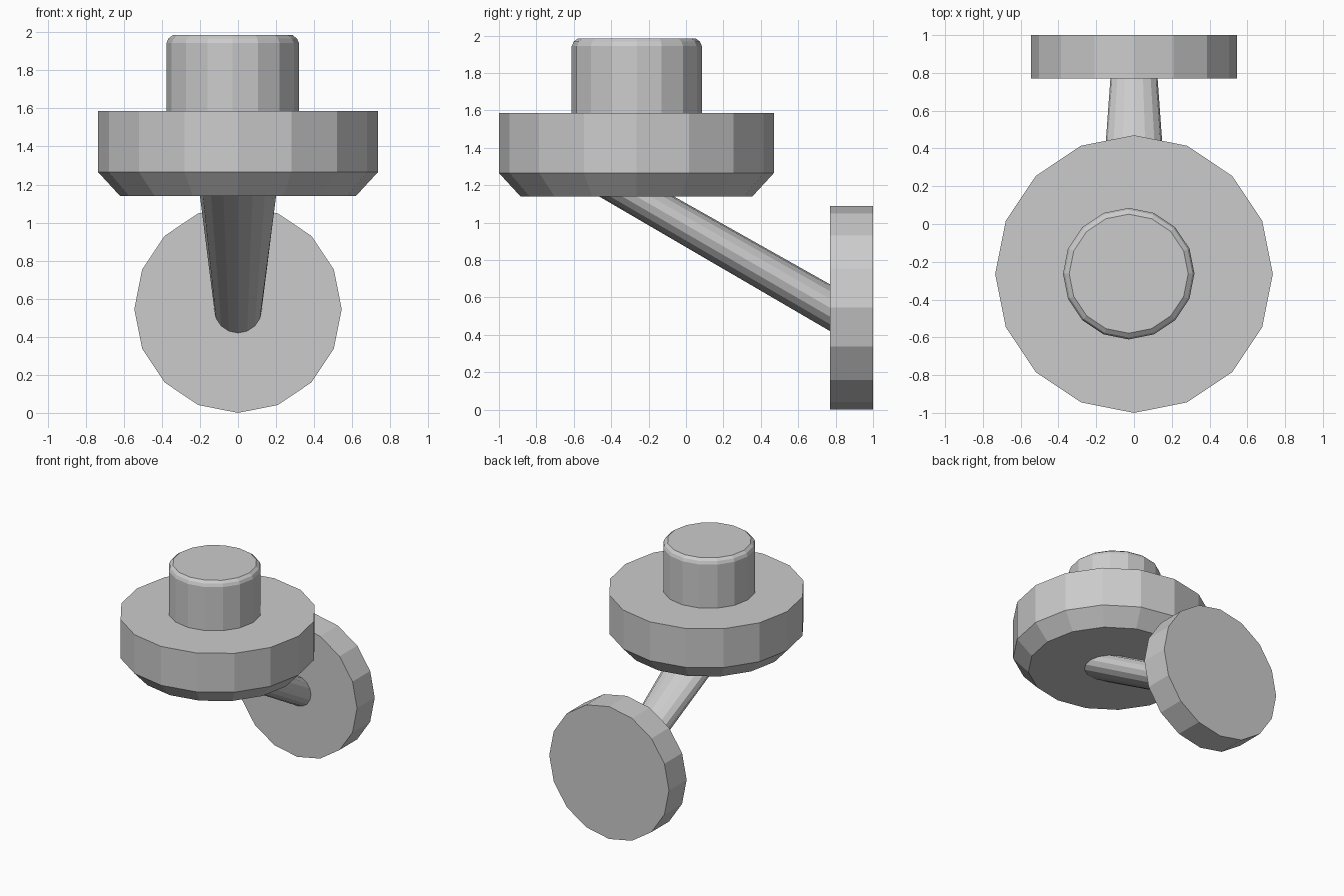
import bpy
import bmesh
from math import cos, sin, pi

if "Cube" in bpy.data.objects:
    bpy.data.objects.remove(bpy.data.objects["Cube"])

SIDES = 16


def circle(center, radius, upright=False):
    """Ring of points, lying flat or standing upright facing y."""
    cx, cy, cz = center
    pts = []
    for i in range(SIDES):
        a = 2 * pi * i / SIDES
        u, v = radius * cos(a), radius * sin(a)
        pts.append((cx + u, cy, cz + v) if upright else (cx + u, cy + v, cz))
    return pts


def loft(name, rings):
    """Skin a list of rings and cap both ends."""
    bm = bmesh.new()
    loops = [[bm.verts.new(p) for p in ring] for ring in rings]
    for a, b in zip(loops, loops[1:]):
        for i in range(SIDES):
            j = (i + 1) % SIDES
            bm.faces.new((a[i], a[j], b[j], b[i]))
    bm.faces.new(loops[0])
    bm.faces.new(loops[-1])
    bmesh.ops.recalc_face_normals(bm, faces=bm.faces)
    mesh = bpy.data.meshes.new(name)
    bm.to_mesh(mesh)
    bm.free()
    obj = bpy.data.objects.new(name, mesh)
    bpy.context.collection.objects.link(obj)
    return obj


# Upright mounting disc at the back
loft("wall_plate", [circle((0, y, 0.545), 0.545, True) for y in (0.77, 1.0)])

# Sloping arm: upright ring at the plate blends to a flat ring under the holder
loft("arm", [circle((0, 0.77, 0.545), 0.125, True),
             circle((0, -0.265, 1.14), 0.2)])

# Wide round holder with chamfered underside
holder_profile = [(0.62, 1.14), (0.735, 1.265), (0.735, 1.585)]
loft("holder", [circle((0, -0.265, z), r) for r, z in holder_profile])

# Slightly off-centre cylinder on top with a rounded rim
top_profile = [(0.348, 1.585), (0.348, 1.943), (0.338, 1.967), (0.315, 1.985)]
loft("top_cylinder", [circle((-0.028, -0.263, z), r) for r, z in top_profile])
